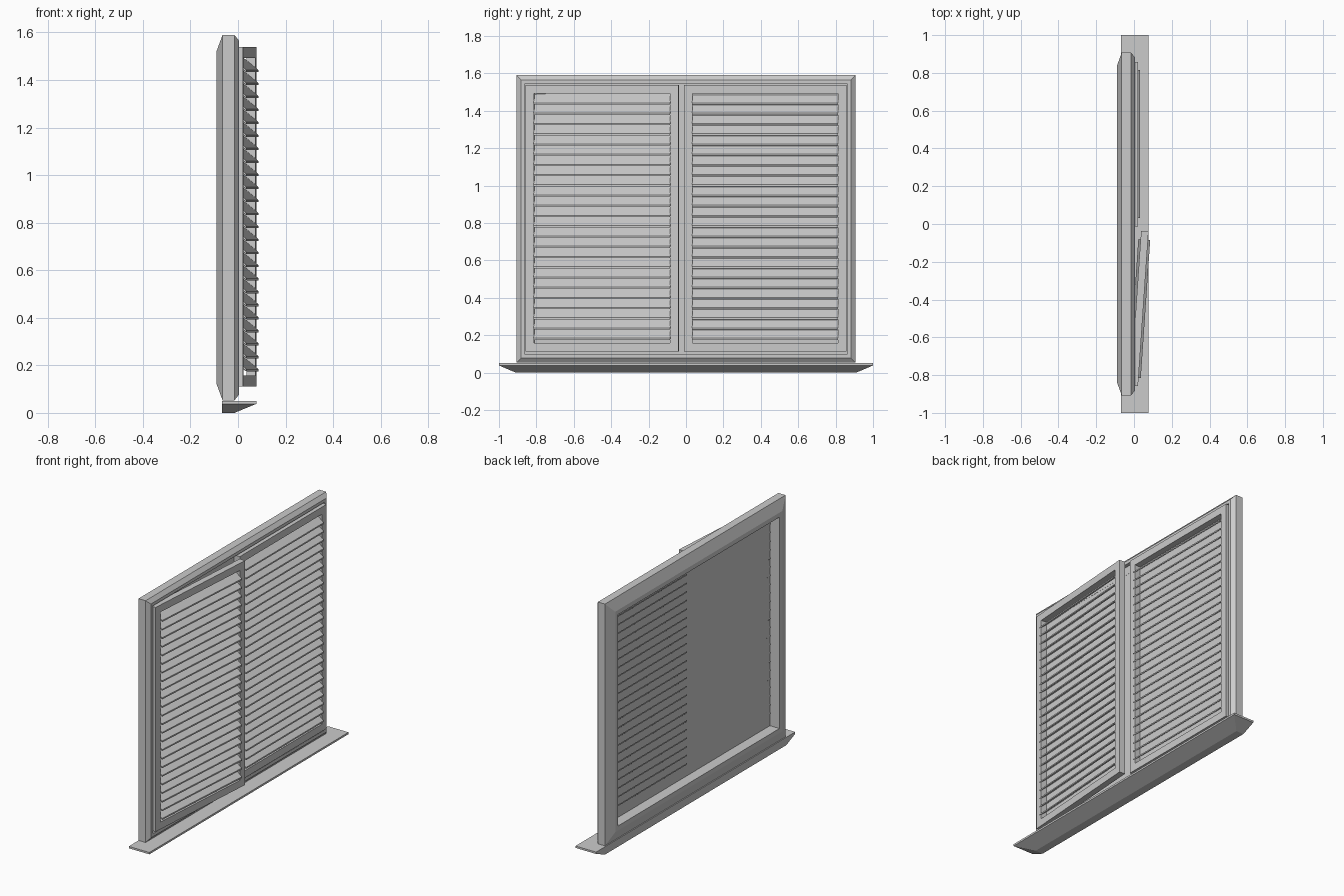
import bpy, bmesh
from math import radians
from mathutils import Matrix

if "Cube" in bpy.data.objects:
    bpy.data.objects.remove(bpy.data.objects["Cube"])

def make(name, verts, faces):
    bm = bmesh.new()
    vs = [bm.verts.new(v) for v in verts]
    for f in faces:
        bm.faces.new([vs[i] for i in f])
    bmesh.ops.recalc_face_normals(bm, faces=bm.faces[:])
    me = bpy.data.meshes.new(name)
    bm.to_mesh(me)
    bm.free()
    ob = bpy.data.objects.new(name, me)
    bpy.context.collection.objects.link(ob)
    return ob

def ring(name, y0, y1, z0, z1, profile):
    """Mitred rectangular frame; profile = closed list of (x, inset)."""
    n = len(profile)
    verts = []
    for sy, sz in ((0, 0), (1, 0), (1, 1), (0, 1)):
        for x, d in profile:
            verts.append((x, y1 - d if sy else y0 + d, z1 - d if sz else z0 + d))
    faces = [(c * n + i, c * n + (i + 1) % n,
              (c + 1) % 4 * n + (i + 1) % n, (c + 1) % 4 * n + i)
             for c in range(4) for i in range(n)]
    return make(name, verts, faces)

def prism(name, section, y0, y1):
    """Extrude an (x, z) section along y."""
    n = len(section)
    verts = [(x, y, z) for y in (y0, y1) for x, z in section]
    faces = [tuple(range(n)), tuple(range(n, 2 * n))]
    faces += [(i, (i + 1) % n, n + (i + 1) % n, n + i) for i in range(n)]
    return make(name, verts, faces)

# window frame with bevelled edges and a rebate for the shutters
ring("window_frame", -0.907, 0.907, 0.053, 1.59,
     [(-0.065, 0), (-0.015, 0), (0.005, 0.025), (0.005, 0.045),
      (-0.018, 0.045), (-0.018, 0.097), (-0.09, 0.097), (-0.09, 0.068)])

# glass pane
prism("window_pane", [(-0.023, 0.12), (-0.019, 0.12), (-0.019, 1.52), (-0.023, 1.52)],
      -0.84, 0.84)

# sill: flat board tapering to a smaller foot
levels = [(-0.068, 0.077, 1.0, 0.05), (-0.068, 0.077, 1.0, 0.038), (-0.068, -0.015, 0.91, 0.0)]
sv = [p for a, b, y, z in levels for p in ((a, -y, z), (b, -y, z), (b, y, z), (a, y, z))]
sf = [(0, 1, 2, 3), (8, 9, 10, 11)]
sf += [(l * 4 + i, l * 4 + (i + 1) % 4, l * 4 + 4 + (i + 1) % 4, l * 4 + 4 + i)
       for l in range(2) for i in range(4)]
make("window_sill", sv, sf)

def shutter(name, y0, y1, stile):
    """Louvred shutter: frame plus 24 sloping slats."""
    parts = [ring(name + "_frame", y0, y1, 0.112, 1.538,
                  [(-0.018, 0), (0.021, 0), (0.021, stile), (-0.018, stile)])]
    for k in range(24):
        z = 0.175 + k * 0.0547
        parts.append(prism(f"{name}_slat_{k + 1}",
                           [(0.033, z), (0.033, z + 0.009), (-0.03, z + 0.061), (-0.03, z + 0.052)],
                           y0 + stile - 0.002, y1 - stile + 0.002))
    return parts

# closed shutter
shutter("closed_shutter", -0.012, 0.858, 0.046)

# open shutter, swung outwards about its outer edge
swing = (Matrix.Translation((0.02, -0.858, 0)) @ Matrix.Rotation(radians(-3.9), 4, 'Z')
         @ Matrix.Translation((-0.02, 0.858, 0)))
for ob in shutter("open_shutter", -0.858, -0.038, 0.046):
    ob.data.transform(swing)
